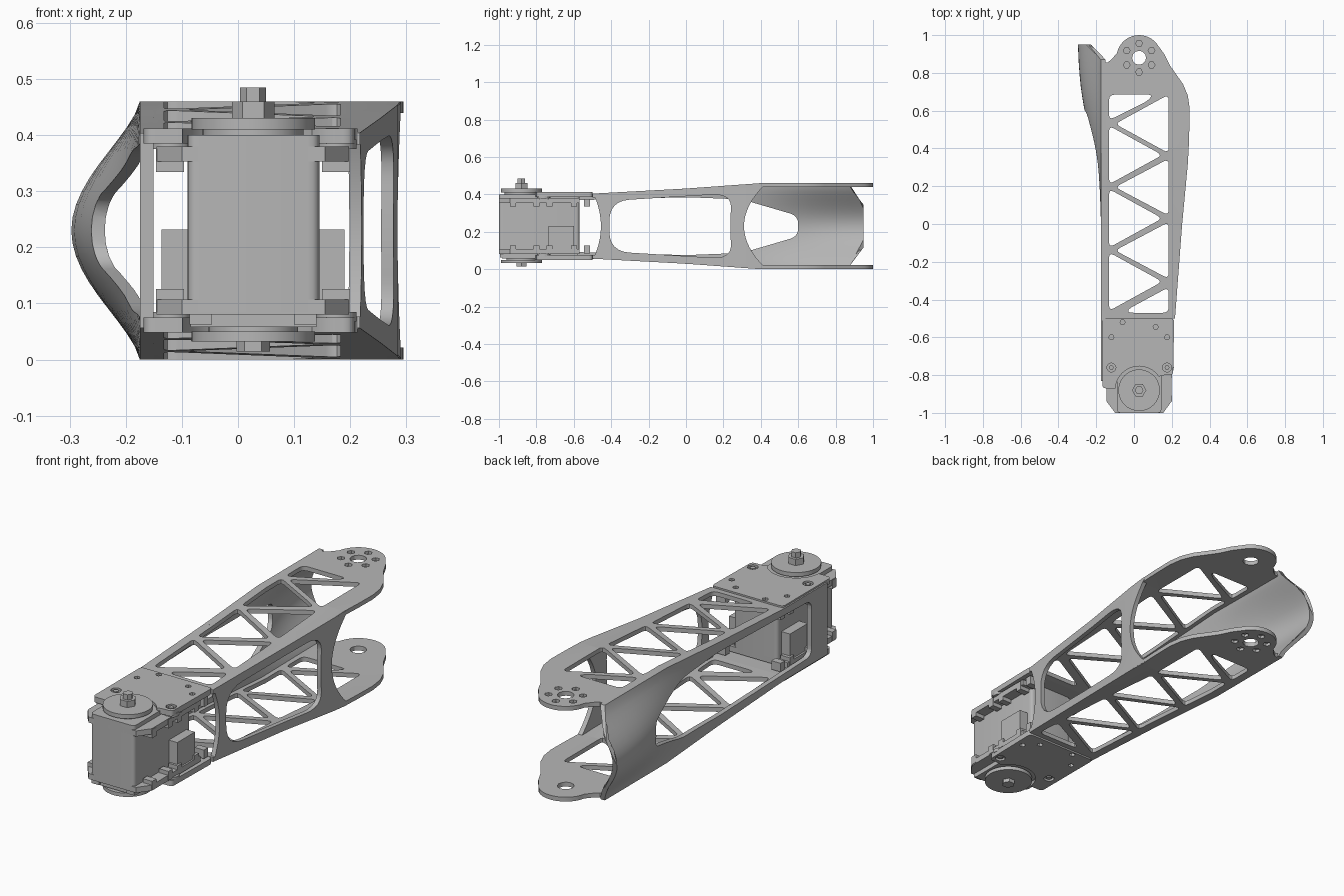
import bpy, bmesh, math
from mathutils import Vector

if "Cube" in bpy.data.objects:
    bpy.data.objects.remove(bpy.data.objects["Cube"])

MID = 0.23          # height of the plane of symmetry
CX, SY = 0.027, -0.88   # joint axis x, servo axis y

grey = bpy.data.materials.new("light grey")
grey.use_nodes = True
COLOUR = (0.47, 0.47, 0.47, 1)
grey.diffuse_color = COLOUR
grey.node_tree.nodes["Principled BSDF"].inputs["Base Color"].default_value = COLOUR


def loft(name, rings):
    """Closed solid through a list of equal-length rings."""
    bm = bmesh.new()
    vs = [[bm.verts.new(p) for p in r] for r in rings]
    n = len(vs[0])
    for a, b in zip(vs, vs[1:]):
        for i in range(n):
            bm.faces.new((a[i], a[(i + 1) % n], b[(i + 1) % n], b[i]))
    bm.faces.new(vs[0][::-1])
    bm.faces.new(vs[-1])
    bmesh.ops.recalc_face_normals(bm, faces=bm.faces)
    me = bpy.data.meshes.new(name)
    bm.to_mesh(me)
    bm.free()
    me.materials.append(grey)
    ob = bpy.data.objects.new(name, me)
    bpy.context.collection.objects.link(ob)
    return ob


def prism(name, pts, lo, hi, axis="z"):
    """Extrude (x, y) points along z, or (y, z) points along x."""
    place = (lambda p, h: (p[0], p[1], h)) if axis == "z" else (lambda p, h: (h, p[0], p[1]))
    return loft(name, [[place(p, h) for p in pts] for h in (lo, hi)])


def box(name, x0, x1, y0, y1, z0, z1):
    return prism(name, [(x0, y0), (x1, y0), (x1, y1), (x0, y1)], z0, z1)


def circle(x, y, r, n=24, start=0, span=360):
    steps = n if span == 360 else n + 1
    return [(x + r * math.cos(math.radians(start + span * i / n)),
             y + r * math.sin(math.radians(start + span * i / n))) for i in range(steps)]


def rounded(pts, r, n=4):
    """Round every corner of a polygon."""
    out = []
    for i, p in enumerate(pts):
        p = Vector(p)
        ends = []
        for q in (pts[i - 1], pts[(i + 1) % len(pts)]):
            d = Vector(q) - p
            ends.append(p + d.normalized() * min(r, d.length * 0.45))
        for k in range(n + 1):
            t = k / n
            out.append(tuple(ends[0] * (1 - t) ** 2 + p * 2 * t * (1 - t) + ends[1] * t * t))
    return out


def boolean(ob, tool, op="DIFFERENCE"):
    m = ob.modifiers.new("cut", "BOOLEAN")
    m.operation, m.object, m.solver = op, tool, "EXACT"
    bpy.context.view_layer.objects.active = ob
    bpy.ops.object.modifier_apply(modifier=m.name)
    bpy.data.objects.remove(tool)


def mirror_z(ob):
    """Add a copy mirrored about the middle height."""
    bm = bmesh.new()
    bm.from_mesh(ob.data)
    dup = bmesh.ops.duplicate(bm, geom=bm.verts[:] + bm.edges[:] + bm.faces[:])["geom"]
    for v in (g for g in dup if isinstance(g, bmesh.types.BMVert)):
        v.co.z = 2 * MID - v.co.z
    bmesh.ops.reverse_faces(bm, faces=[g for g in dup if isinstance(g, bmesh.types.BMFace)])
    bm.to_mesh(ob.data)
    bm.free()


def interp(x, table):
    for (a, fa), (b, fb) in zip(table, table[1:]):
        if x <= b:
            return fa + (fb - fa) * max(0, (x - a) / (b - a))
    return table[-1][1]


HEIGHT = [(-0.5, 0.174), (0, 0.201), (0.4, 0.23), (1, 0.23)]   # half height along y

# Truss plates: side profile trimmed to the outline, then pierced
top_line = [(y, MID + h) for y, h in HEIGHT]
plate = prism("truss_plates", top_line + [(y, z - 0.021) for y, z in reversed(top_line)], -0.4, 0.4, "x")
outline = [(-0.175, -0.5), (0.217, -0.5), (0.255, 0), (0.285, 0.32), (0.293, 0.5), (0.295, 0.61),
           (0.285, 0.68), (0.26, 0.74), (0.19, 0.84), (0.16, 0.9)]
outline += circle(CX, 0.88, 0.12, 14, 30, 138) + [(-0.12, 0.87), (-0.14, 0.855), (-0.175, 0.855)]
boolean(plate, prism("outline", outline, -1, 1), "INTERSECT")
L, R = -0.132, 0.183
holes = [[(L, 0.685), (0.1, 0.685), (0.07, 0.65), (L, 0.55)],
         [(R, 0.685), (R, 0.375), (-0.1, 0.53)],
         [(R, -0.335), (R, -0.47), (-0.03, -0.47), (-0.03, -0.45)]]
for i in range(3):
    y = 0.365 - 0.335 * i
    holes.append([(L, y + 0.155), (0.15, y), (L, y - 0.155)])
    if i < 2:
        holes.append([(R, y - 0.02), (R, y - 0.32), (-0.1, y - 0.17)])
for h in holes:
    boolean(plate, prism("hole", rounded(h, 0.03), 0, 1))
boolean(plate, prism("hub_hole", circle(CX, 0.88, 0.037, 12), 0, 1))
for x, y in circle(CX, 0.88, 0.076, 6, 30):
    boolean(plate, prism("pocket", circle(x, y, 0.018, 6), 0.447, 1))
mirror_z(plate)

# Servo mounting plates with a round clearance for the horn
mount = prism("servo_mounts", rounded([(-0.168, -0.87), (-0.168, -0.5), (0.213, -0.5), (0.207, -0.8),
                                       (0.15, -0.8), (0, -0.87)], 0.02), 0.385, 0.412)
boolean(mount, prism("clearance", circle(CX, SY, 0.127, 32), 0, 1))
SCREWS = [(-0.12, -0.76), (0.175, -0.76)]
for x, y in SCREWS:
    boolean(mount, prism("screw_hole", circle(x, y, 0.024, 12), 0.4, 1))
for x, y in [(-0.12, -0.6), (0.175, -0.6), (-0.06, -0.52), (0.115, -0.545)]:
    boolean(mount, prism("small_hole", circle(x, y, 0.014, 6), 0.39, 1))
mirror_z(mount)
for x, y in SCREWS:
    mirror_z(prism("mount_screw", circle(x, y, 0.013, 6), 0.39, 0.41))
    mirror_z(prism("mount_boss", circle(x, y, 0.036, 16), 0.375, 0.392))

# Straight side wall: curved ends and one long opening
edge = [(0.217, -0.5), (0.255, 0), (0.285, 0.32), (0.292, 0.45)]
wall = prism("left_wall", edge + [(x - 0.022, y) for x, y in reversed(edge)], 0, 0.46)
ts = [i / 8 - 1 for i in range(17)]
shape = [(0.31 + 0.12 * t * t, MID + 0.229 * t) for t in ts]
shape += [(0, MID + 0.2)] + [(-0.455 - 0.04 * t * t, MID - 0.173 * t) for t in ts] + [(0, MID - 0.2)]
boolean(wall, prism("wall_shape", shape, -1, 1, "x"), "INTERSECT")
opening = rounded([(-0.41, 0.095), (-0.41, 0.365), (0.245, 0.405), (0.235, 0.23), (0.245, 0.055)], 0.11, 6)
boolean(wall, prism("opening", opening, 0, 1, "x"))

# Flared side wall: straight by the servo, bulging out to a scoop at the far end
BULGE = [(0, 0), (0.185, 0.018), (0.4, 0.046), (0.58, 0.083), (0.7, 0.104), (0.82, 0.116), (0.95, 0.122)]
zs = [i / 10 - 1 for i in range(21)]
rings = []
for i in range(33):
    s, outer = i / 32, []
    for t in zs:
        p = max(0, math.cos(t * math.pi / 2)) ** 1.4
        y = -0.83 + s * (1.7 + 0.08 * min(1, 1.6 * p))
        outer.append((-0.175 - interp(y, BULGE) * p, y, MID + interp(y, HEIGHT) * t))
    rings.append(outer + [(x + 0.024, y, z) for x, y, z in reversed(outer)])
flare = loft("right_flared_wall", rings)
half = [(-0.71, 0.135), (0, 0.155), (0.3, 0.143), (0.6, 0.055)]
window = rounded([(y, MID + h) for y, h in half] + [(y, MID - h) for y, h in reversed(half)], 0.045, 5)
boolean(flare, prism("window", window, -1, 0.1, "x"))

# Servo body, flanges and clips
prism("servo_body", rounded([(-0.09, -1), (0.145, -1), (0.145, -0.57), (-0.09, -0.57)], 0.02), 0.085, 0.4)
box("servo_base", -0.085, 0.14, -0.985, -0.58, 0.058, 0.085)
mirror_z(prism("servo_flanges", [(-0.1, -1), (0.155, -1), (0.198, -0.94), (0.198, -0.57),
                                 (-0.145, -0.57), (-0.145, -0.94)], 0.353, 0.38))
for side in (-1, 1):
    for y in (-0.925, -0.8, -0.73, -0.6, -0.53):
        x = CX + side * 0.148
        mirror_z(box("flange_clip", x - 0.025, x + 0.025, y - 0.016, y + 0.016, 0.334, 0.376))
    x = CX + side * 0.139
    box("connector", x - 0.024, x + 0.024, -0.735, -0.6, 0.09, 0.232)
    x = CX + side * 0.093
    box("base_foot", x - 0.02, x + 0.02, -0.995, -0.95, 0.062, 0.09)

# Horn discs on both ends of the output axis
for name, r, z0, z1, n in [("top_horn", 0.11, 0.41, 0.43, 40), ("top_collar", 0.09, 0.39, 0.415, 32),
                           ("horn_nut", 0.038, 0.43, 0.46, 6), ("horn_bolt", 0.023, 0.46, 0.485, 6),
                           ("bottom_horn", 0.11, 0.032, 0.05, 40), ("bottom_collar", 0.08, 0.045, 0.065, 32),
                           ("bottom_bolt", 0.03, 0.014, 0.035, 6)]:
    prism(name, circle(CX, SY, r, n), z0, z1)

# Smooth the curved faces, keep edges sharp
for ob in bpy.context.scene.objects:
    ob.select_set(ob.type == "MESH")
    if ob.type == "MESH":
        bpy.context.view_layer.objects.active = ob
bpy.ops.object.shade_smooth_by_angle(angle=math.radians(30))
